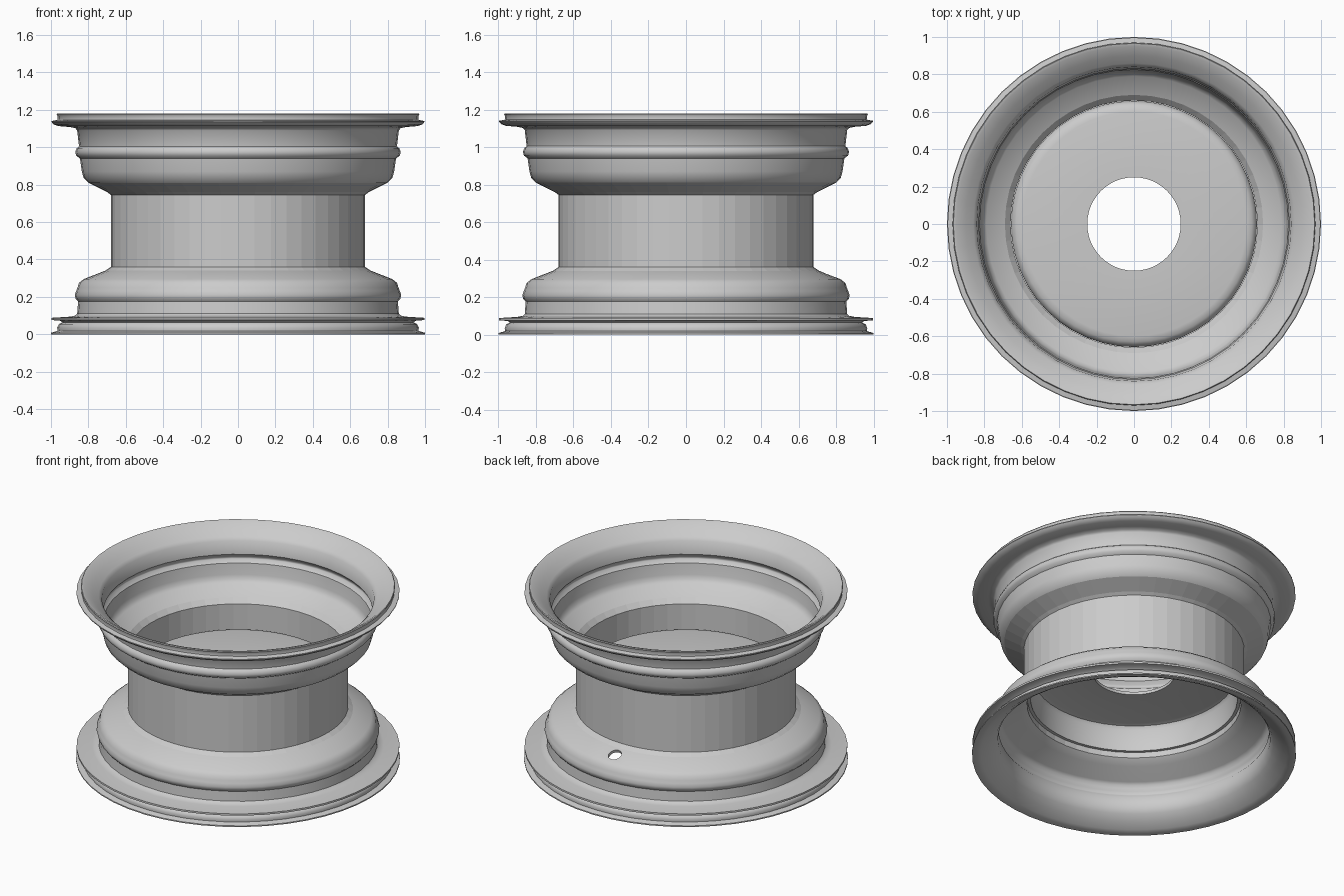
import bpy, bmesh, math
from mathutils import Vector

cube = bpy.data.objects.get("Cube")
if cube:
    bpy.data.objects.remove(cube, do_unlink=True)

SEGMENTS = 48
THICKNESS = 0.02

steel = bpy.data.materials.new("grey_steel")
steel.use_nodes = True
colour = (0.6, 0.6, 0.6, 1)
steel.diffuse_color = colour
steel.node_tree.nodes["Principled BSDF"].inputs["Base Color"].default_value = colour


def offset_inward(points, distance):
    """Shift a (radius, height) path towards the axis by a wall thickness."""
    result = []
    for i, p in enumerate(points):
        before = Vector(points[max(i - 1, 0)])
        after = Vector(points[min(i + 1, len(points) - 1)])
        t = (after - before).normalized()
        result.append((p[0] - t.y * distance, p[1] + t.x * distance))
    return result


def revolve(name, profile):
    """Turn a closed (radius, height) outline into a ring about z."""
    bm = bmesh.new()
    verts = [bm.verts.new((r, 0, z)) for r, z in profile]
    edges = [bm.edges.new((verts[i - 1], verts[i])) for i in range(len(verts))]
    bmesh.ops.spin(bm, geom=verts + edges, cent=(0, 0, 0), axis=(0, 0, 1),
                   angle=math.tau, steps=SEGMENTS)
    bmesh.ops.remove_doubles(bm, verts=bm.verts, dist=0.0005)
    bmesh.ops.recalc_face_normals(bm, faces=bm.faces)
    mesh = bpy.data.meshes.new(name)
    bm.to_mesh(mesh)
    bm.free()
    mesh.materials.append(steel)
    obj = bpy.data.objects.new(name, mesh)
    bpy.context.collection.objects.link(obj)
    return obj


def activate(obj):
    bpy.ops.object.select_all(action="DESELECT")
    obj.select_set(True)
    bpy.context.view_layer.objects.active = obj


# Barrel wall, from the lower flange up to the upper flange
barrel = [
    (0.86, 0.11), (0.855, 0.175), (0.868, 0.19), (0.873, 0.21), (0.865, 0.232),
    (0.858, 0.25), (0.85, 0.275), (0.825, 0.295), (0.71, 0.34), (0.68, 0.36),
    (0.68, 0.745), (0.70, 0.76), (0.80, 0.81), (0.825, 0.835), (0.835, 0.87),
    (0.845, 0.94), (0.865, 0.955), (0.87, 0.975), (0.862, 0.995),
    (0.85, 1.005), (0.86, 1.09),
]
# Rolled lips, listed from the outside of the wall round to the inside
upper_lip = [
    (0.87, 1.102), (0.90, 1.108), (0.96, 1.113), (0.985, 1.122), (0.997, 1.135),
    (0.997, 1.14), (0.966, 1.146), (0.964, 1.165), (0.97, 1.175), (0.966, 1.18),
    (0.95, 1.176), (0.90, 1.14), (0.86, 1.112),
]
lower_lip = [
    (0.86, 0.075), (0.90, 0.04), (0.945, 0.01), (0.97, 0.0), (1.0, 0.0),
    (1.0, 0.008), (0.965, 0.018), (0.967, 0.035), (0.958, 0.054), (0.94, 0.064),
    (0.95, 0.072), (0.997, 0.076), (0.997, 0.088), (0.90, 0.094), (0.87, 0.1),
]
inner_wall = offset_inward(barrel, THICKNESS)[::-1]
rim = revolve("wheel_rim", barrel + upper_lip + inner_wall + lower_lip)

# Valve hole through the lower sloping shoulder at the back
bpy.ops.mesh.primitive_cylinder_add(vertices=24, radius=0.042, depth=0.16,
                                    location=(0, 0.765, 0.319),
                                    rotation=(math.radians(-21), 0, 0))
cutter = bpy.context.object
cutter.name = "valve_hole_cutter"
cutter.hide_render = True
hole = rim.modifiers.new("valve_hole", "BOOLEAN")
hole.operation = "DIFFERENCE"
hole.solver = "EXACT"
hole.object = cutter
activate(rim)
bpy.ops.object.modifier_apply(modifier=hole.name)
bpy.data.objects.remove(cutter, do_unlink=True)

# Cup-shaped mounting disc with a centre bore
disc = revolve("mounting_disc", [
    (0.25, 0.572), (0.25, 0.592), (0.60, 0.592), (0.63, 0.586), (0.65, 0.57),
    (0.658, 0.545), (0.658, 0.395), (0.638, 0.395), (0.638, 0.545),
    (0.625, 0.565), (0.60, 0.572),
])

# Smooth flanges, with the narrow drum left faceted
for obj in (rim, disc):
    activate(obj)
    bpy.ops.object.shade_smooth_by_angle(angle=math.radians(40))
for face in rim.data.polygons:
    if 0.345 < face.center.z < 0.8:
        face.use_smooth = False
